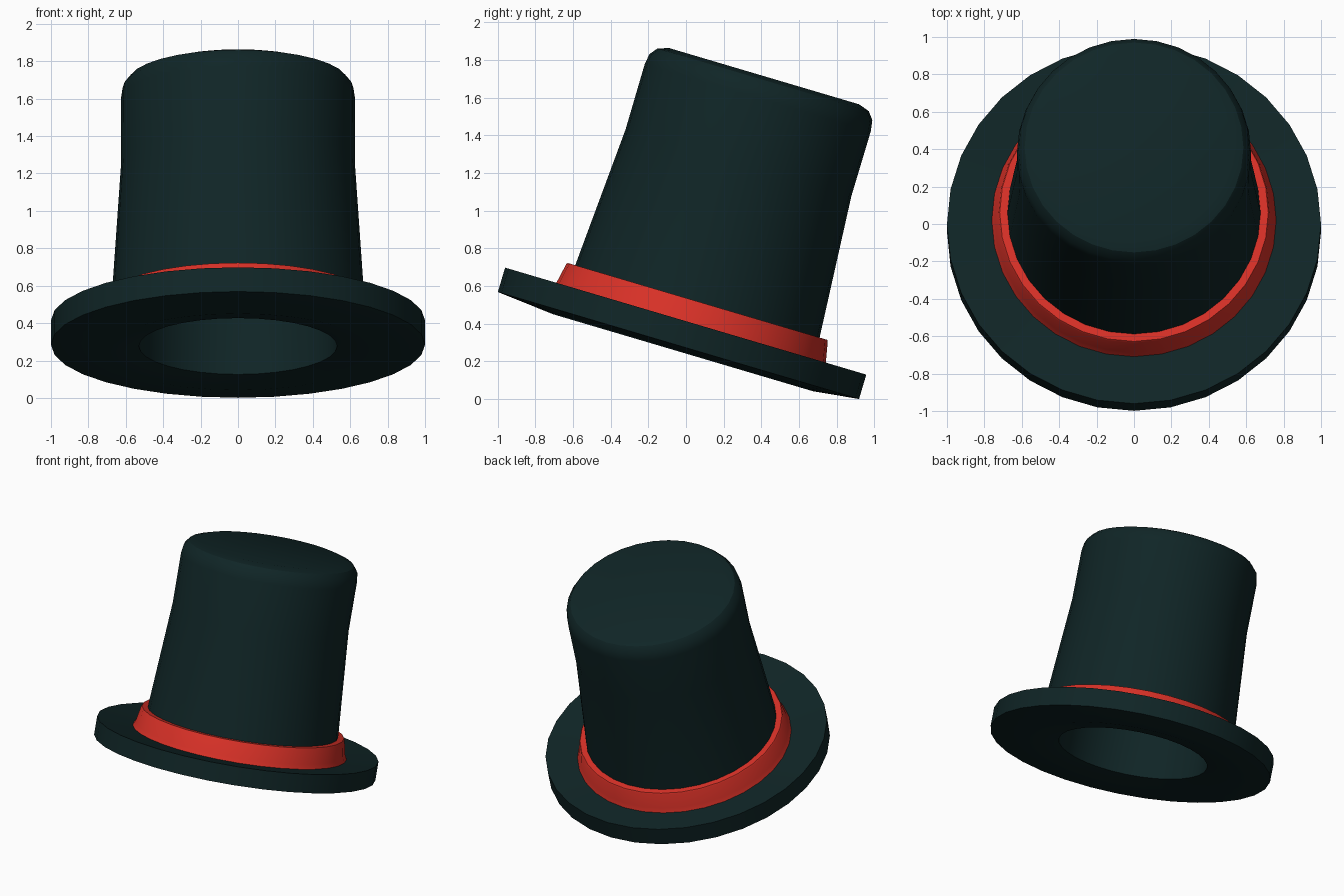
import bpy, bmesh, math
from mathutils import Matrix

if "Cube" in bpy.data.objects:
    bpy.data.objects.remove(bpy.data.objects["Cube"])

SIDES = 32
TILT = Matrix.Translation((0, -0.04, 0.285)) @ Matrix.Rotation(math.radians(-16.5), 4, 'X')


def material(name, rgb):
    m = bpy.data.materials.new(name)
    m.diffuse_color = (*rgb, 1)
    m.use_nodes = True
    m.node_tree.nodes["Principled BSDF"].inputs["Base Color"].default_value = m.diffuse_color
    return m


def lathe(name, profile, mat, closed=False):
    """Spin (radius, height, y shift) points about the hat axis; radius 0 closes with a pole."""
    bm = bmesh.new()
    rings = []
    for r, h, s in profile:
        if r == 0:
            rings.append([bm.verts.new((0, s, h))] * SIDES)
        else:
            rings.append([bm.verts.new((r * math.cos(2 * math.pi * i / SIDES),
                                        s + r * math.sin(2 * math.pi * i / SIDES), h))
                          for i in range(SIDES)])
    pairs = list(zip(rings, rings[1:]))
    if closed:
        pairs.append((rings[-1], rings[0]))
    for a, b in pairs:
        for i in range(SIDES):
            j = (i + 1) % SIDES
            bm.faces.new(list(dict.fromkeys((a[i], a[j], b[j], b[i]))))
    bmesh.ops.recalc_face_normals(bm, faces=bm.faces)
    bm.transform(TILT)
    me = bpy.data.meshes.new(name)
    bm.to_mesh(me)
    bm.free()
    me.materials.append(mat)
    ob = bpy.data.objects.new(name, me)
    bpy.context.collection.objects.link(ob)
    bpy.ops.object.select_all(action='DESELECT')
    ob.select_set(True)
    bpy.context.view_layer.objects.active = ob
    bpy.ops.object.shade_smooth_by_angle(angle=math.radians(32))
    return ob


felt = material("dark green felt", (0.0050, 0.0185, 0.0195))
ribbon = material("red ribbon", (0.68, 0.030, 0.020))

# Hollow hat shell: inside of crown, underside of brim, brim top, crown, lid
S = 0.03
lathe("hat_shell", [
    (0, 1.365, S), (0.44, 1.365, S), (0.49, 1.32, S), (0.49, 1.02, S),
    (0.53, 0.25, S), (0.53, 0.0, S),
    (0.72, -0.03, 0.035), (1.0, 0.0, 0), (1.0, 0.135, 0), (0.72, 0.105, 0.035),
    (0.685, 0.13, S), (0.677, 0.245, S), (0.625, 1.02, S), (0.626, 1.38, S),
    (0.617, 1.44, S), (0.585, 1.48, S), (0.526, 1.50, S), (0, 1.50, S)], felt)

# Ribbon wrapped round the foot of the crown
lathe("hat_band", [
    (0.66, 0.10, S), (0.765, 0.10, S), (0.745, 0.14, S), (0.724, 0.245, S),
    (0.718, 0.253, S), (0.66, 0.253, S)], ribbon, closed=True)
